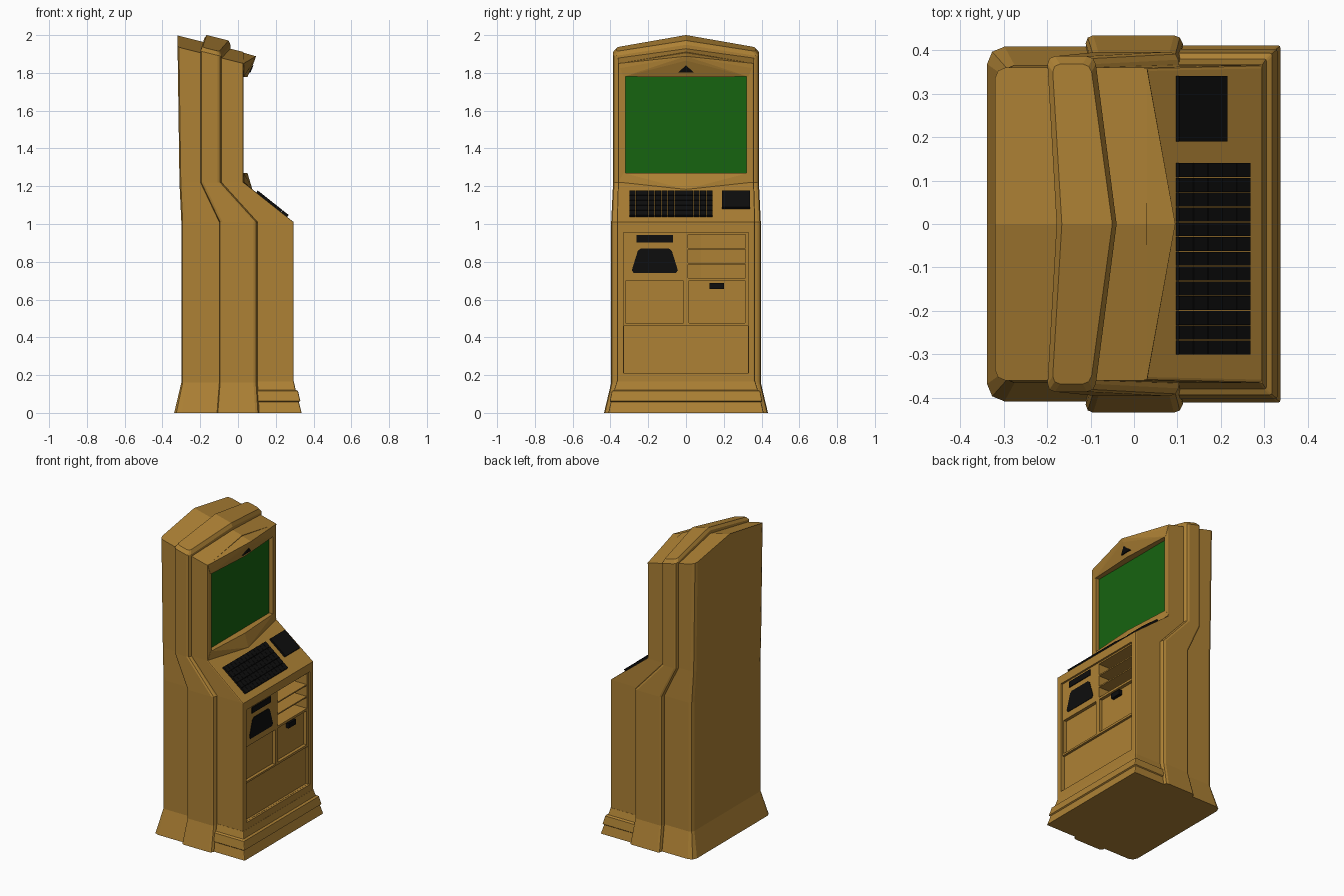
import bpy, bmesh
from math import cos, sin, radians, atan2
from mathutils import Matrix, Vector

if "Cube" in bpy.data.objects:
    bpy.data.objects.remove(bpy.data.objects["Cube"])


def material(name, rgb):
    m = bpy.data.materials.new(name)
    m.diffuse_color = (*rgb, 1)
    m.use_nodes = True
    m.node_tree.nodes["Principled BSDF"].inputs["Base Color"].default_value = m.diffuse_color
    return m


CASE = material("tan_casing", (0.42, 0.22, 0.035))
GREEN = material("green_glass", (0.008, 0.125, 0.005))
BLACK = material("black_plastic", (0.004, 0.004, 0.004))


def finish(name, bm, mat):
    bmesh.ops.recalc_face_normals(bm, faces=bm.faces)
    me = bpy.data.meshes.new(name)
    bm.to_mesh(me)
    bm.free()
    me.materials.append(mat)
    ob = bpy.data.objects.new(name, me)
    bpy.context.collection.objects.link(ob)
    return ob


def add_box(bm, lo, hi, rot=Matrix()):
    lo, hi = Vector(lo), Vector(hi)
    m = rot @ Matrix.Translation((lo + hi) / 2) @ Matrix.Diagonal((*(hi - lo), 1))
    bmesh.ops.create_cube(bm, size=1, matrix=m)


def boxes(name, spans, mat):
    bm = bmesh.new()
    for lo, hi in spans:
        add_box(bm, lo, hi)
    return finish(name, bm, mat)


def hull(name, pts, mat):
    bm = bmesh.new()
    bmesh.ops.convex_hull(bm, input=[bm.verts.new(p) for p in pts])
    bmesh.ops.dissolve_limit(bm, angle_limit=radians(1), verts=bm.verts, edges=bm.edges)
    return finish(name, bm, mat)


def ring(z, xb, xf, w, cf, cb):
    """Rounded rectangle with centre points; z is a number or a function of x, y."""
    def corner(x, y, c, a0):
        cx = x - c if x == xf else x + c
        cy = y - c if y > 0 else y + c
        return [(cx + c * cos(radians(a)), cy + c * sin(radians(a)))
                for a in (a0, a0 + 45, a0 + 90)]
    pts = (corner(xf, -w, cf, -90) + [(xf, 0)] + corner(xf, w, cf, 0)
           + corner(xb, w, cb, 90) + [(xb, 0)] + corner(xb, -w, cb, 180))
    return [(x, y, z(x, y) if callable(z) else z) for x, y in pts]


def loft(name, rings, mat=CASE):
    bm = bmesh.new()
    vs = [[bm.verts.new(p) for p in r] for r in rings]
    n = len(vs[0])
    for a, b in zip(vs, vs[1:]):
        for i in range(n):
            j = (i + 1) % n
            bm.faces.new((a[i], a[j], b[j], b[i]))
    bm.faces.new(vs[0][::-1])
    top = vs[-1]                      # roof split along the ridge
    bm.faces.new(top[3:11])
    bm.faces.new(top[10:] + top[:4])
    return finish(name, bm, mat)


def cut(ob, spans):
    for lo, hi in spans:
        cutter = boxes("cutter", [(lo, hi)], CASE)
        cutter.hide_render = True
        mod = ob.modifiers.new("cut", "BOOLEAN")
        mod.operation, mod.solver, mod.object = "DIFFERENCE", "EXACT", cutter
        bpy.context.view_layer.update()
        dg = bpy.context.evaluated_depsgraph_get()
        me = bpy.data.meshes.new_from_object(ob.evaluated_get(dg))
        ob.modifiers.clear()
        ob.data = me
        bpy.data.objects.remove(cutter)


# main cabinet with sloped gable roof
def roof(x, y):
    return 1.998 - 0.25 * (x + 0.32) - 0.17 * abs(y)


cabinet = loft("cabinet", [
    ring(0, -0.338, 0.30, 0.408, 0.008, 0.04),
    ring(0.16, -0.30, 0.295, 0.366, 0.008, 0.025),
    ring(1.01, -0.30, 0.295, 0.366, 0.008, 0.025),
    ring(1.22, -0.31, 0.03, 0.36, 0.008, 0.025),
    ring(roof, -0.32, 0.03, 0.36, 0.008, 0.025)])

# recesses for the screen, front panel, shelves and doors
cut(cabinet, [
    ((0.0, -0.32, 1.27), (0.2, 0.32, 1.78)),
    ((0.283, -0.33, 0.21), (0.4, 0.33, 0.955)),
    ((0.14, 0.01, 0.715), (0.4, 0.315, 0.945)),
    ((0.262, -0.318, 0.472), (0.4, -0.015, 0.70)),
    ((0.262, 0.015, 0.475), (0.4, 0.312, 0.70)),
    ((0.268, -0.329, 0.211), (0.4, 0.329, 0.46))])


# raised chevron band wrapping over the sides and roof
def band_ring(z, xb, xf, w, c=0.018):
    out = []
    for x, y, _ in ring(0, xb, xf, w, c, c):
        k = 1 - abs(y) / w
        x += k * (0.05 if x > (xb + xf) / 2 else 0.022)
        out.append((x, y, z(x, y) if callable(z) else z))
    return out


def band_roof(drop):
    return lambda x, y: 2.0 - drop - 0.25 * (x + 0.165) - 0.19 * abs(y)


loft("side_band", [
    band_ring(0, -0.112, 0.11, 0.434),
    band_ring(0.16, -0.10, 0.10, 0.396),
    band_ring(1.01, -0.10, 0.10, 0.396),
    band_ring(1.22, -0.20, -0.09, 0.386),
    band_ring(band_roof(0.02), -0.20, -0.09, 0.386),
    band_ring(band_roof(0), -0.188, -0.10, 0.368)])

# stepped skirt around the front of the base
loft("base_skirt", [ring(z, 0.05, xf, w, 0.006, 0.006) for z, xf, w in (
    (0, 0.337, 0.411), (0.058, 0.322, 0.398), (0.063, 0.33, 0.403),
    (0.115, 0.318, 0.393), (0.122, 0.305, 0.38), (0.165, 0.296, 0.367))])

# pointed hood above the screen and chin below it
hood = [(0.095, 0, 1.888), (0.088, 0, 1.865), (0.05, 0, 1.778), (0.0, 0, 1.78), (0.0, 0, 1.915)]
chin = [(0.05, 0, 1.27), (0.05, 0, 1.212), (0.076, 0, 1.183), (0.0, 0, 1.27), (0.0, 0, 1.19)]
for s in (-1, 1):
    hood += [(0.03, s * 0.358, 1.85), (0.032, s * 0.35, 1.825), (0.031, s * 0.33, 1.78),
             (0.0, s * 0.358, 1.857), (0.0, s * 0.33, 1.78)]
    chin += [(0.031, s * 0.33, 1.27), (0.031, s * 0.358, 1.222),
             (0.0, s * 0.33, 1.27), (0.0, s * 0.355, 1.222)]
hull("screen_hood", hood, CASE)
hull("screen_chin", chin, CASE)

# sensor triangle under the hood
hull("hood_sensor", [(x + o, y, z) for o in (0, -0.03) for x, y, z in
                     ((0.066, -0.042, 1.802), (0.066, 0.042, 1.802), (0.082, 0, 1.84))], BLACK)

# screen
boxes("screen", [((-0.01, -0.32, 1.27), (0.004, 0.32, 1.78))], GREEN)

# key blocks lying on the sloped console
TILT = Matrix.Translation((0.03, 0, 1.22)) @ Matrix.Rotation(atan2(0.21, 0.265), 4, 'Y')


def keys(name, u0, u1, y0, y1, rows, cols, gap):
    bm = bmesh.new()
    du, dy = (u1 - u0) / rows, (y1 - y0) / cols
    for i in range(rows):
        for j in range(cols):
            add_box(bm, (u0 + i * du, y0 + j * dy, -0.005),
                    (u0 + (i + 1) * du - gap, y0 + (j + 1) * dy - gap, 0.013), TILT)
    finish(name, bm, BLACK)


keys("keyboard", 0.085, 0.296, -0.30, 0.142, 5, 13, 0.002)
keys("number_pad", 0.085, 0.226, 0.19, 0.34, 1, 1, 0)

# shelves
boxes("shelves", [((0.13, 0.005, z - 0.004), (0.281, 0.32, z + 0.004))
                  for z in (0.79, 0.868)], CASE)

# card slot, tray mouth and door handle
boxes("card_slot", [((0.27, -0.262, 0.903), (0.288, -0.068, 0.942))], BLACK)
boxes("door_handle", [((0.25, 0.125, 0.655), (0.284, 0.2, 0.688))], BLACK)
tray = []
for s in (-1, 1):
    for hw, z in ((0.075, 0.87), (0.09, 0.858), (0.122, 0.755), (0.112, 0.74)):
        tray += [(x, -0.165 + s * hw, z) for x in (0.27, 0.286)]
hull("tray_mouth", tray, BLACK)
